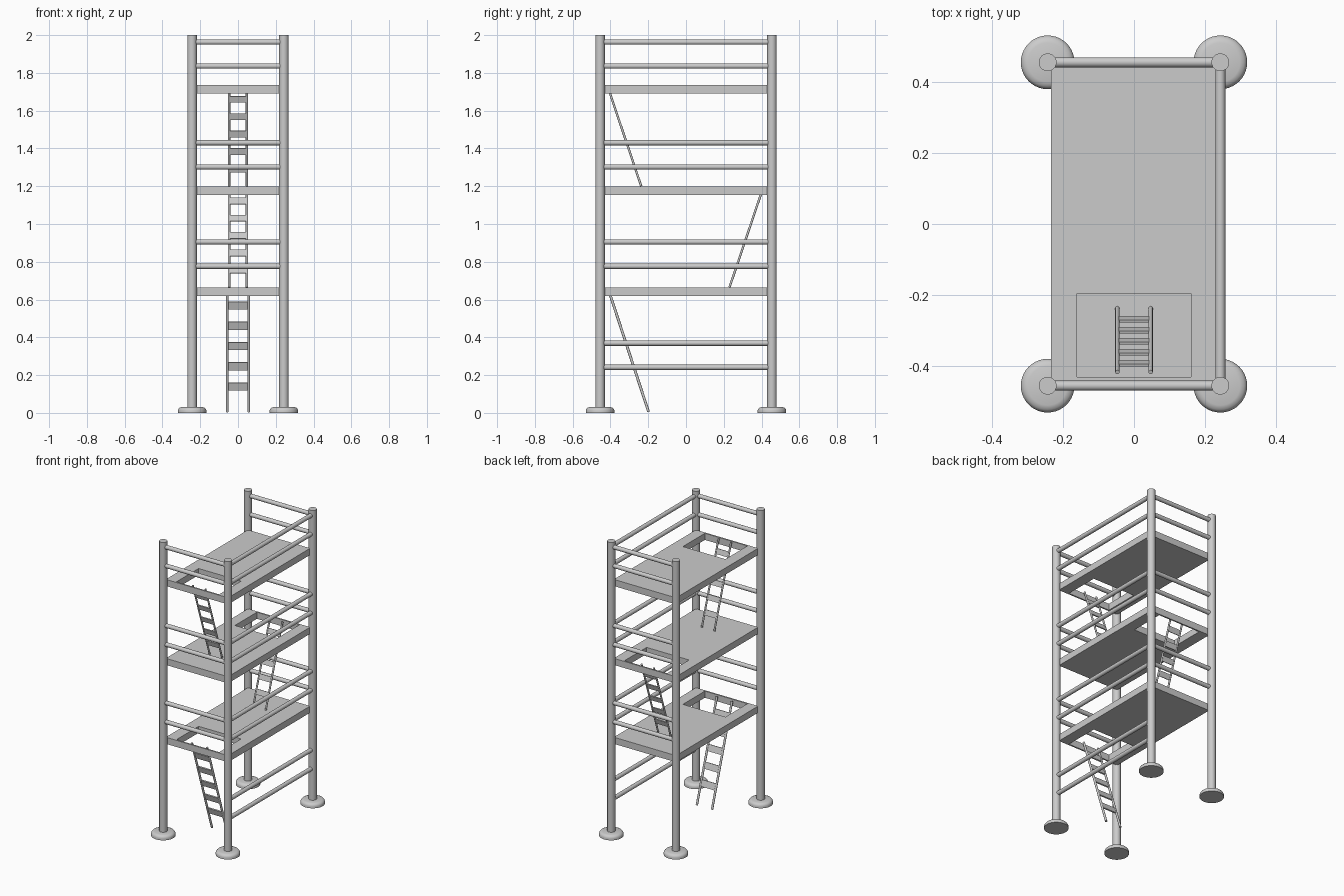
import bpy, bmesh, math
from mathutils import Vector

if "Cube" in bpy.data.objects:
    bpy.data.objects.remove(bpy.data.objects["Cube"])

PX, PY = 0.243, 0.455      # post centres
DX, DY = 0.234, 0.441      # deck half sizes
DECK_TOPS = [0.663, 1.199, 1.735]
DECK_T = 0.045


def finish(name, bm, smooth=True):
    bmesh.ops.recalc_face_normals(bm, faces=bm.faces)
    me = bpy.data.meshes.new(name)
    bm.to_mesh(me)
    bm.free()
    ob = bpy.data.objects.new(name, me)
    bpy.context.collection.objects.link(ob)
    if smooth:
        bpy.ops.object.select_all(action='DESELECT')
        ob.select_set(True)
        bpy.context.view_layer.objects.active = ob
        bpy.ops.object.shade_smooth_by_angle(angle=math.radians(40))
    return ob


def add_tube(bm, a, b, r, seg=24):
    a, b = Vector(a), Vector(b)
    d = b - a
    m = d.to_track_quat('Z', 'Y').to_matrix().to_4x4()
    m.translation = (a + b) / 2
    bmesh.ops.create_cone(bm, cap_ends=True, segments=seg, radius1=r,
                          radius2=r, depth=d.length, matrix=m)


def tube(name, a, b, r):
    bm = bmesh.new()
    add_tube(bm, a, b, r)
    finish(name, bm)


def foot(name, x, y):
    # Lathed base plate with a rounded rim
    bm = bmesh.new()
    prof = [(0, 0), (0.0755, 0), (0.0755, 0.013), (0.073, 0.02),
            (0.067, 0.027), (0.055, 0.031), (0, 0.031)]
    vs = [bm.verts.new((x + r, y, z)) for r, z in prof]
    es = [bm.edges.new(p) for p in zip(vs, vs[1:])]
    bmesh.ops.spin(bm, geom=vs + es, cent=(x, y, 0), axis=(0, 0, 1),
                   angle=math.tau, steps=40)
    bmesh.ops.remove_doubles(bm, verts=bm.verts, dist=1e-5)
    finish(name, bm)


def deck(name, top, side):
    # Slab with a hatch opening near the front (-1) or back (1)
    bm = bmesh.new()
    xs = [-DX, -0.16, 0.16, DX]
    ys = [side * v for v in (-DY, 0.195, 0.431, DY)]
    g = [[bm.verts.new((x, y, top)) for y in ys] for x in xs]
    for i in range(3):
        for j in range(3):
            if (i, j) != (1, 1):
                bm.faces.new((g[i][j], g[i+1][j], g[i+1][j+1], g[i][j+1]))
    ext = bmesh.ops.extrude_face_region(bm, geom=bm.faces[:], use_keep_orig=True)
    new = [v for v in ext['geom'] if isinstance(v, bmesh.types.BMVert)]
    bmesh.ops.translate(bm, verts=new, vec=(0, 0, -DECK_T))
    finish(name, bm, smooth=False)


def ladder(name, y0, z0, y1, z1, w, first, last):
    # Two round stiles joined by five flat treads lying in the ladder plane
    bm = bmesh.new()
    a, b = Vector((0, y0, z0)), Vector((0, y1, z1))
    k = w / 0.047
    for s in (-1, 1):
        off = Vector((s * w, 0, 0))
        add_tube(bm, a + off, b + off, 0.006 * k, 12)
    rot = (b - a).to_track_quat('Z', 'Y').to_matrix()
    for i in range(5):
        c = a.lerp(b, first + (last - first) * i / 4)
        cube = bmesh.ops.create_cube(bm, size=1)['verts']
        for v in cube:
            # the tilt only turns about x, so keep the width along x
            p = Vector((v.co.x * 2 * w, 0, 0))
            along = (b - a).normalized()
            normal = Vector((0, -along.z, along.y))
            v.co = c + p + along * v.co.z * 0.036 * k + normal * v.co.y * 0.007 * k
    finish(name, bm)


# Posts and feet
for sx, nx in ((-1, "left"), (1, "right")):
    for sy, ny in ((-1, "front"), (1, "back")):
        tube(f"{ny}_{nx}_post", (sx*PX, sy*PY, 0.01), (sx*PX, sy*PY, 2), 0.025)
        foot(f"{ny}_{nx}_foot", sx * PX, sy * PY)

# Guard rails: right side on every level, ends on upper levels, left side open
for lvl, heights in enumerate([(0.241, 0.369), (0.776, 0.905),
                               (1.302, 1.43), (1.836, 1.963)]):
    for k, z in enumerate(heights):
        tube(f"right_rail_{lvl}_{k}", (PX, -PY, z), (PX, PY, z), 0.014)
        if lvl:
            for s, n in ((-1, "front"), (1, "back")):
                tube(f"{n}_rail_{lvl}_{k}", (-PX, s*PY, z), (PX, s*PY, z), 0.014)

# Decks with alternating hatches
for i, (top, side) in enumerate(zip(DECK_TOPS, (-1, 1, -1))):
    deck(f"deck_{i + 1}", top, side)

# Ladders
ladder("lower_ladder", -0.198, 0.005, -0.413, 0.66, 0.057, 0.206, 0.86)
ladder("middle_ladder", 0.23, 0.664, 0.41, 1.197, 0.047, 0.172, 0.86)
ladder("upper_ladder", -0.237, 1.2, -0.417, 1.735, 0.047, 0.172, 0.86)
